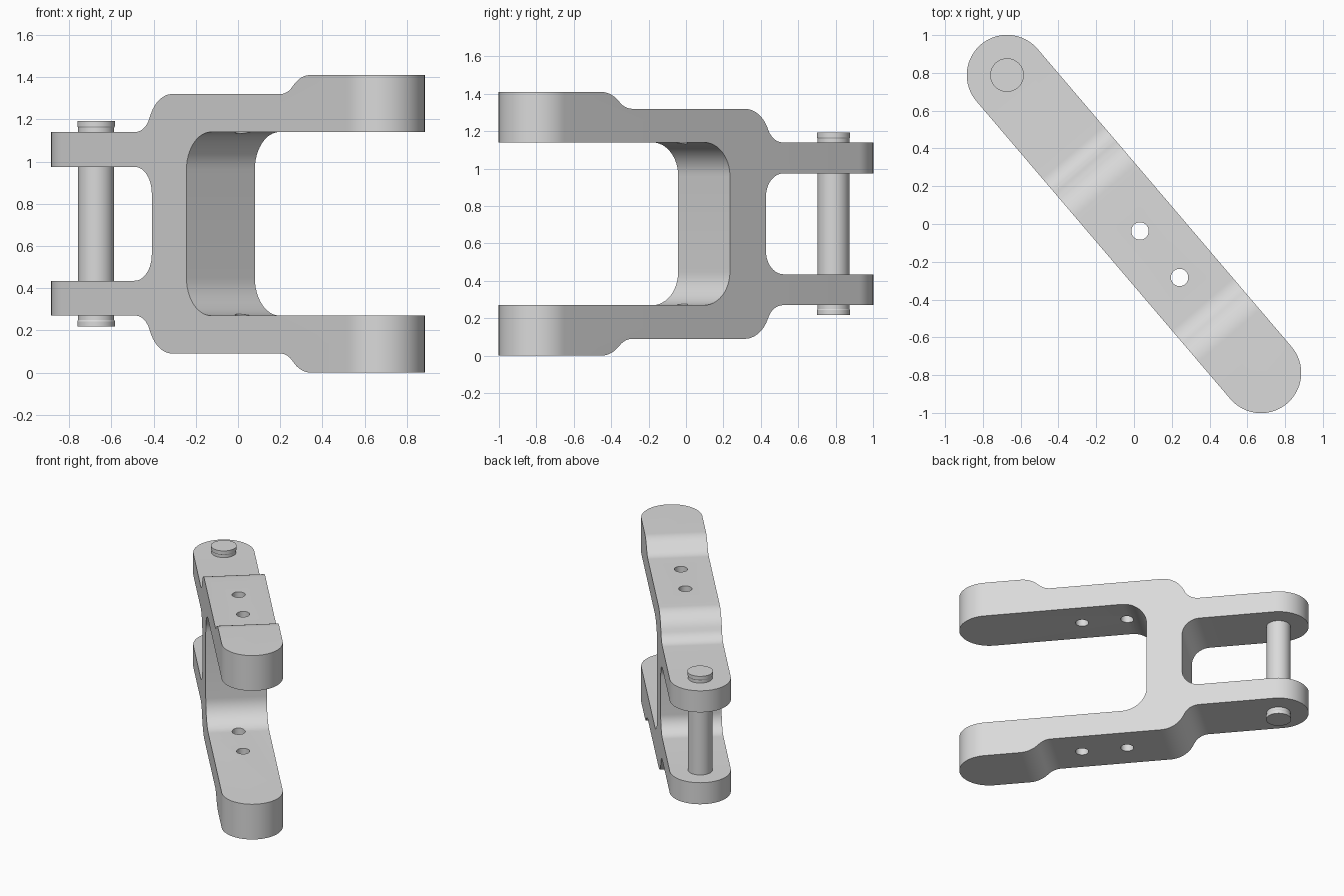
import bpy
import bmesh
import math
from mathutils import Vector, Matrix

if "Cube" in bpy.data.objects:
    bpy.data.objects.remove(bpy.data.objects["Cube"], do_unlink=True)

MID = 0.705                  # height of the symmetry plane
WIDTH = 0.213                # half width of the bar and radius of its ends
REACH = 1.036                # distance from the middle to each end centre
TURN = -math.atan2(0.761, 0.649)
GREY = (0.7, 0.7, 0.7, 1)

steel = bpy.data.materials.new("grey_steel")
steel.use_nodes = True
steel.diffuse_color = GREY
steel.node_tree.nodes["Principled BSDF"].inputs["Base Color"].default_value = GREY


def make_object(name, bm):
    bmesh.ops.recalc_face_normals(bm, faces=bm.faces[:])
    mesh = bpy.data.meshes.new(name)
    bm.to_mesh(mesh)
    bm.free()
    mesh.materials.append(steel)
    ob = bpy.data.objects.new(name, mesh)
    bpy.context.collection.objects.link(ob)
    return ob


def prism(name, points, direction):
    """Extrude a closed outline along a direction."""
    bm = bmesh.new()
    face = bm.faces.new([bm.verts.new(p) for p in points])
    out = bmesh.ops.extrude_face_region(bm, geom=[face], use_keep_orig=True)
    moved = [v for v in out["geom"] if isinstance(v, bmesh.types.BMVert)]
    bmesh.ops.translate(bm, verts=moved, vec=direction)
    return make_object(name, bm)


def rounded(corners, steps=12):
    """Round the corners (u, z, tangent length) of a closed outline."""
    pts = []
    for i, (u, z, t) in enumerate(corners):
        p = Vector((u, 0, z))
        if t == 0:
            pts.append(p)
            continue
        before, after = corners[i - 1], corners[(i + 1) % len(corners)]
        a = (Vector((before[0], 0, before[1])) - p).normalized()
        b = (Vector((after[0], 0, after[1])) - p).normalized()
        half = a.angle(b) / 2
        radius = t * math.tan(half)
        centre = p + (a + b).normalized() * t / math.cos(half)
        start = (p + a * t - centre).normalized()
        end = (p + b * t - centre).normalized()
        pts += [centre + start.slerp(end, k / steps) * radius for k in range(steps + 1)]
    return pts


def boolean(ob, cutter, operation):
    mod = ob.modifiers.new(operation, "BOOLEAN")
    mod.operation = operation
    mod.solver = "EXACT"
    mod.object = cutter
    bpy.context.view_layer.objects.active = ob
    bpy.ops.object.modifier_apply(modifier=mod.name)
    bpy.data.objects.remove(cutter, do_unlink=True)


def finish(ob):
    bpy.ops.object.select_all(action="DESELECT")
    ob.select_set(True)
    bpy.context.view_layer.objects.active = ob
    bpy.ops.object.shade_smooth_by_angle(angle=math.radians(30))


# Side profile of the double fork: upper half, mirrored for the lower half
upper = [
    (-0.38, 0.975, 0.125),   # inner corner of the pin fork
    (-1.4, 0.975, 0),
    (-1.4, 1.14, 0),
    (-0.43, 1.14, 0.07),     # step up to the middle
    (-0.34, 1.32, 0.11),
    (0.609, 1.32, 0.05),     # step up to the thick end
    (0.708, 1.41, 0.07),
    (1.4, 1.41, 0),
    (1.4, 1.14, 0),
    (-0.127, 1.14, 0.18),    # inner corner of the wide fork
]
lower = [(u, 2 * MID - z, t) for u, z, t in reversed(upper)]
outline = [p - Vector((0, 0.4, 0)) for p in rounded(upper + lower)]
body = prism("double_fork_body", outline, (0, 0.8, 0))

# Trim the plan to a bar with round ends
plan = []
for side in (1, -1):
    for k in range(41):
        a = math.pi * (k / 40 - 0.5)
        plan.append((side * (REACH + WIDTH * math.cos(a)), side * WIDTH * math.sin(a), -0.5))
boolean(body, prism("plan_cutter", plan, (0, 0, 2.5)), "INTERSECT")

# Bolt holes through both arms
for u in (0.049, 0.372):
    bm = bmesh.new()
    bmesh.ops.create_cone(bm, cap_ends=True, segments=32, radius1=0.046, radius2=0.046,
                          depth=3, matrix=Matrix.Translation((u, 0, MID)))
    boolean(body, make_object("hole_cutter", bm), "DIFFERENCE")
body.rotation_euler.z = TURN
finish(body)

# Clevis pin with slightly wider heads, turned from a half profile
half_profile = [(0, 0.488), (0.089, 0.488), (0.089, 0.462), (0.0855, 0.456)]
profile = half_profile + [(r, -h) for r, h in reversed(half_profile)]
bm = bmesh.new()
verts = [bm.verts.new((r, 0, h)) for r, h in profile]
edges = [bm.edges.new(pair) for pair in zip(verts, verts[1:])]
bmesh.ops.spin(bm, geom=verts + edges, cent=(0, 0, 0), axis=(0, 0, 1),
               angle=2 * math.pi, steps=48)
bmesh.ops.remove_doubles(bm, verts=bm.verts[:], dist=0.0001)
pin = make_object("clevis_pin", bm)
pin.location = (-REACH * math.cos(TURN), -REACH * math.sin(TURN), MID)
finish(pin)
